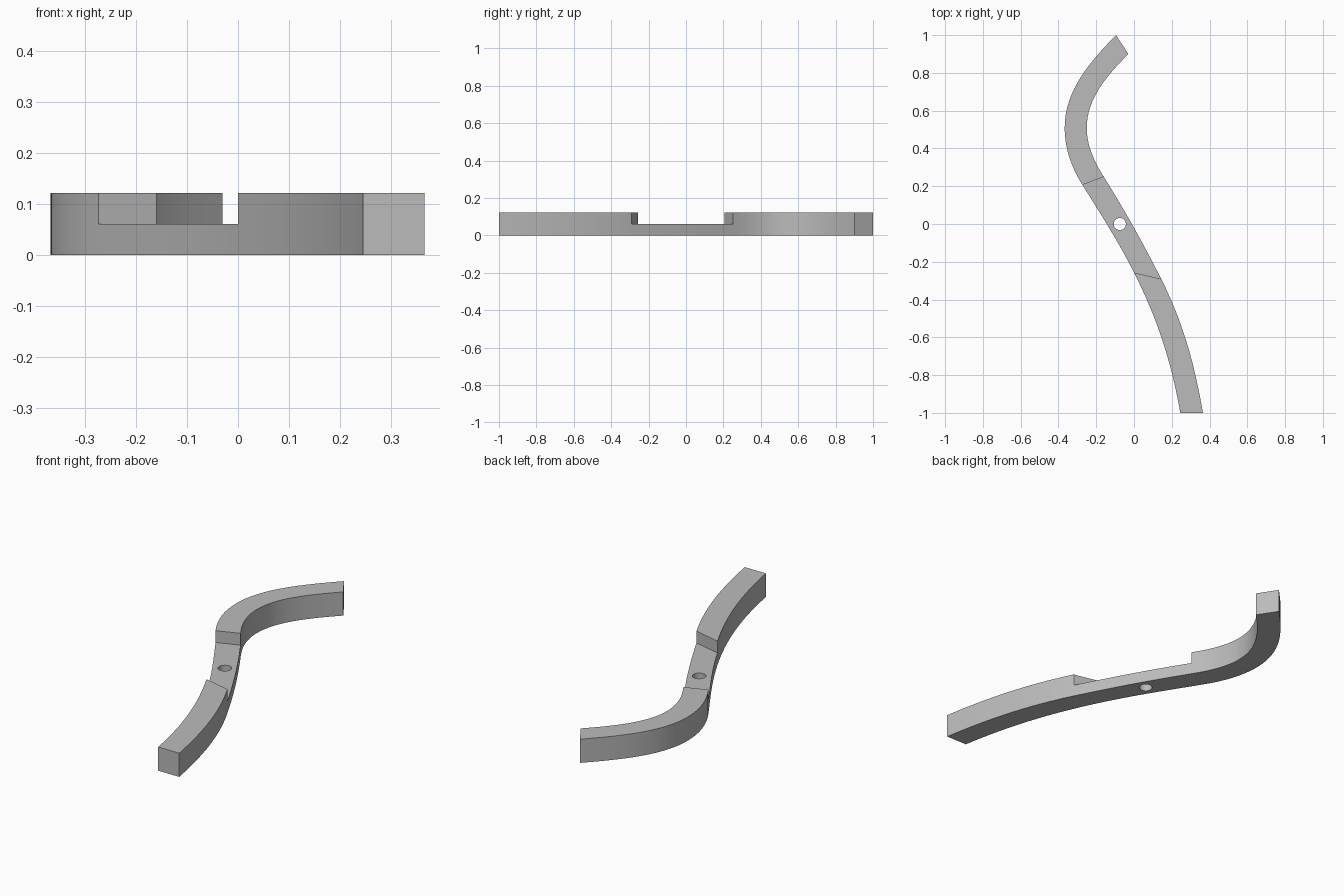
import bpy
import bmesh
from mathutils import Vector
from mathutils.geometry import interpolate_bezier

HEIGHT = 0.122
FLOOR = 0.061

if "Cube" in bpy.data.objects:
    bpy.data.objects.remove(bpy.data.objects["Cube"])

grey = bpy.data.materials.new("plain_grey")
grey.use_nodes = True
colour = (0.5, 0.5, 0.5, 1)
grey.diffuse_color = colour
grey.node_tree.nodes["Principled BSDF"].inputs["Base Color"].default_value = colour


def edge_curve(knots, steps=16):
    """Smooth path through (x, y, tangent x, tangent y) knots."""
    path = []
    for a, b in zip(knots, knots[1:]):
        p, q = Vector((a[0], a[1], 0)), Vector((b[0], b[1], 0))
        reach = (q - p).length * 0.35
        h1 = p + Vector((a[2], a[3], 0)).normalized() * reach
        h2 = q - Vector((b[2], b[3], 0)).normalized() * reach
        path += interpolate_bezier(p, h1, h2, q, steps + 1)[:-1]
    return path + [q]


def prism(name, outline, z0, z1):
    """Upright solid with the given plan outline."""
    bm = bmesh.new()
    face = bm.faces.new([bm.verts.new((p[0], p[1], z0)) for p in outline])
    top = bmesh.ops.extrude_face_region(bm, geom=[face])["geom"]
    verts = [v for v in top if isinstance(v, bmesh.types.BMVert)]
    bmesh.ops.translate(bm, verts=verts, vec=(0, 0, z1 - z0))
    bmesh.ops.recalc_face_normals(bm, faces=bm.faces)
    mesh = bpy.data.meshes.new(name)
    bm.to_mesh(mesh)
    bm.free()
    mesh.materials.append(grey)
    ob = bpy.data.objects.new(name, mesh)
    bpy.context.collection.objects.link(ob)
    return ob


def cut(target, cutter):
    """Subtract the cutter and discard it."""
    bpy.context.view_layer.objects.active = target
    mod = target.modifiers.new("cut", "BOOLEAN")
    mod.operation = "DIFFERENCE"
    mod.solver = "EXACT"
    mod.object = cutter
    bpy.ops.object.modifier_apply(modifier=mod.name)
    bpy.data.objects.remove(cutter)


# Curved bar, from its hooked back end to its front end
outer = edge_curve([(-0.095, 1, -0.7, -0.71), (-0.367, 0.51, 0, -1),
                    (-0.273, 0.207, 0.53, -0.85), (0, -0.257, 0.45, -0.89),
                    (0.245, -1, 0.17, -0.98)])
inner = edge_curve([(-0.03, 0.9, -0.7, -0.71), (-0.25, 0.51, 0, -1),
                    (-0.16, 0.25, 0.53, -0.85), (0.144, -0.291, 0.45, -0.89),
                    (0.365, -1, 0.17, -0.98)])
bar = prism("curved_bar", outer + inner[::-1], 0, HEIGHT)

# Notch across the middle, its end walls slightly skewed
back_a, back_b = Vector((-0.273, 0.207)), Vector((-0.16, 0.25))
front_a, front_b = Vector((0, -0.257)), Vector((0.144, -0.291))
back, front = back_b - back_a, front_b - front_a
notch = prism("notch_cutter", [back_a - back, back_b + back,
                               front_b + front, front_a - front],
              FLOOR, HEIGHT + 0.1)
cut(bar, notch)

# Pivot hole through the notch floor
bpy.ops.mesh.primitive_cylinder_add(vertices=32, radius=0.032, depth=0.5,
                                    location=(-0.075, 0, 0))
hole = bpy.context.object
hole.name = "hole_cutter"
hole.data.materials.append(grey)
cut(bar, hole)

# Smooth the curved sides, keep the corners sharp
bpy.ops.object.select_all(action="DESELECT")
bar.select_set(True)
bpy.context.view_layer.objects.active = bar
bpy.ops.object.shade_smooth_by_angle(angle=0.5)
